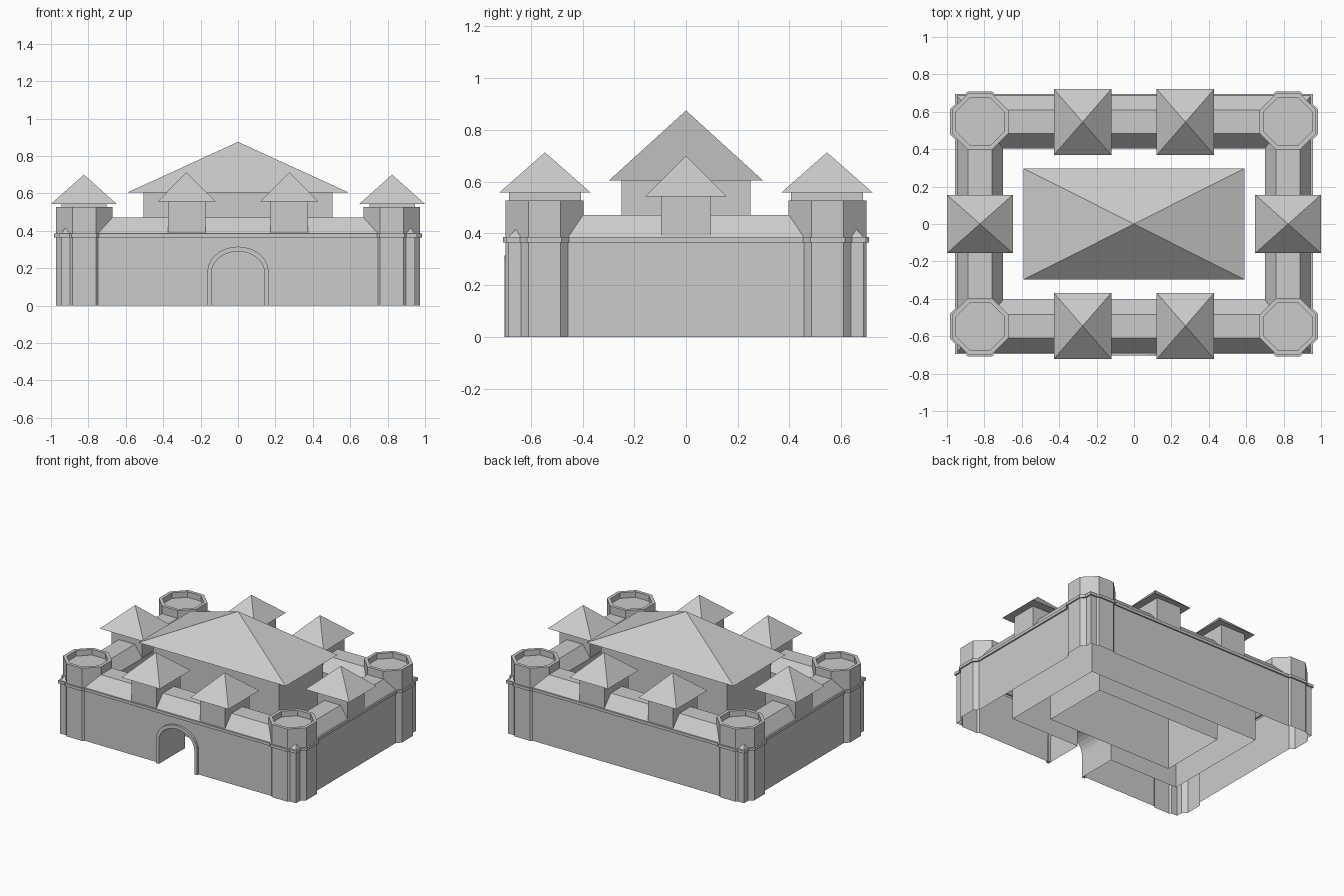
import bpy, bmesh, math

if "Cube" in bpy.data.objects:
    bpy.data.objects.remove(bpy.data.objects["Cube"])


def make(name, bm):
    bmesh.ops.recalc_face_normals(bm, faces=bm.faces)
    me = bpy.data.meshes.new(name)
    bm.to_mesh(me)
    bm.free()
    ob = bpy.data.objects.new(name, me)
    bpy.context.collection.objects.link(ob)
    return ob


def loft(name, loops, closed=False, caps=(True, True)):
    """Skin a list of equal-length point loops."""
    bm = bmesh.new()
    vs = [[bm.verts.new(p) for p in lp] for lp in loops]
    n = len(vs[0])
    pairs = list(zip(vs, vs[1:])) + ([(vs[-1], vs[0])] if closed else [])
    for a, b in pairs:
        for i in range(n):
            j = (i + 1) % n
            bm.faces.new((a[i], a[j], b[j], b[i]))
    if not closed:
        if caps[0]:
            bm.faces.new(vs[0][::-1])
        if caps[1]:
            bm.faces.new(vs[-1])
    return make(name, bm)


def rect(hx, hy, z, cx=0, cy=0):
    return [(cx + sx * hx, cy + sy * hy, z) for sx, sy in ((-1, -1), (1, -1), (1, 1), (-1, 1))]


def octagon(cx, cy, apothem, z):
    r = apothem / math.cos(math.pi / 8)
    return [(cx + r * math.cos(a), cy + r * math.sin(a), z)
            for a in (math.pi / 8 + i * math.pi / 4 for i in range(8))]


def pyramid(name, cx, cy, hx, hy, z0, z1):
    bm = bmesh.new()
    base = [bm.verts.new(p) for p in rect(hx, hy, z0, cx, cy)]
    tip = bm.verts.new((cx, cy, z1))
    bm.faces.new(base[::-1])
    for i in range(4):
        bm.faces.new((base[i], base[(i + 1) % 4], tip))
    return make(name, bm)


def arch(half, spring, top, y, base=0, n=14):
    arc = [(half * math.cos(math.pi * i / n), y, spring + (top - spring) * math.sin(math.pi * i / n))
           for i in range(n + 1)]
    return [(half, y, base)] + arc + [(-half, y, base)]


def boolean(target, other, op):
    m = target.modifiers.new(op, 'BOOLEAN')
    m.operation, m.solver, m.object = op, 'EXACT', other
    bpy.context.view_layer.objects.active = target
    bpy.ops.object.modifier_apply(modifier=m.name)
    bpy.data.objects.remove(other)


# Wall ring with string course and sloped roof
profile = [(.945, .686, -.02), (.945, .686, .365), (.956, .696, .365), (.956, .696, .385),
           (.945, .686, .385), (.888, .61, .47), (.76, .483, .47), (.70, .405, .385), (.70, .405, -.02)]
walls = loft("curtain_walls", [rect(*p) for p in profile], closed=True)

# Octagonal corner towers with sunken tops, merged into the walls
tower = [(.151, -.04), (.151, .365), (.161, .365), (.161, .385), (.151, .385),
         (.151, .526), (.128, .526), (.128, .485)]
for sx in (-1, 1):
    for sy in (-1, 1):
        t = loft("corner_tower", [octagon(sx * .823, sy * .547, r, z) for r, z in tower])
        boolean(walls, t, 'UNION')

# Gate passage through the front wall
cut = loft("gate_cutter", [arch(.143, .17, .29, y, -.1) for y in (-.9, -.3)])
boolean(walls, cut, 'DIFFERENCE')

# Open the underside of the walls
bm = bmesh.new()
bm.from_mesh(walls.data)
bmesh.ops.bisect_plane(bm, geom=bm.verts[:] + bm.edges[:] + bm.faces[:], plane_co=(0, 0, 0),
                       plane_no=(0, 0, 1), clear_inner=True)
bm.to_mesh(walls.data)
bm.free()

# Raised frame around the gate
bm = bmesh.new()
section = [arch(.143, .17, .29, -.68), arch(.143, .17, .29, -.702),
           arch(.164, .18, .315, -.702), arch(.164, .18, .315, -.68)]
vs = [[bm.verts.new(p) for p in lp] for lp in section]
for k in range(4):
    a, b = vs[k], vs[(k + 1) % 4]
    for i in range(len(a) - 1):
        bm.faces.new((a[i], a[i + 1], b[i + 1], b[i]))
for e in (0, -1):
    bm.faces.new([v[e] for v in vs])
make("gate_frame", bm)

# Central keep, open below, with its hipped roof
loft("keep", [rect(.505, .25, 0), rect(.505, .25, .605)], caps=(False, False))
pyramid("keep_roof", 0, 0, .59, .297, .605, .875)

# Wall turrets: two on the front and back, one on each side
for s in (-1, 1):
    for x in (-.275, .275):
        loft("wall_turret", [rect(.1, .139, z, x, s * .545) for z in (.387, .557)])
        pyramid("wall_turret_roof", x, s * .545, .154, .177, .557, .713)
    loft("side_turret", [rect(.121, .096, z, s * .824, 0) for z in (.387, .543)])
    pyramid("side_turret_roof", s * .824, 0, .176, .156, .543, .70)
